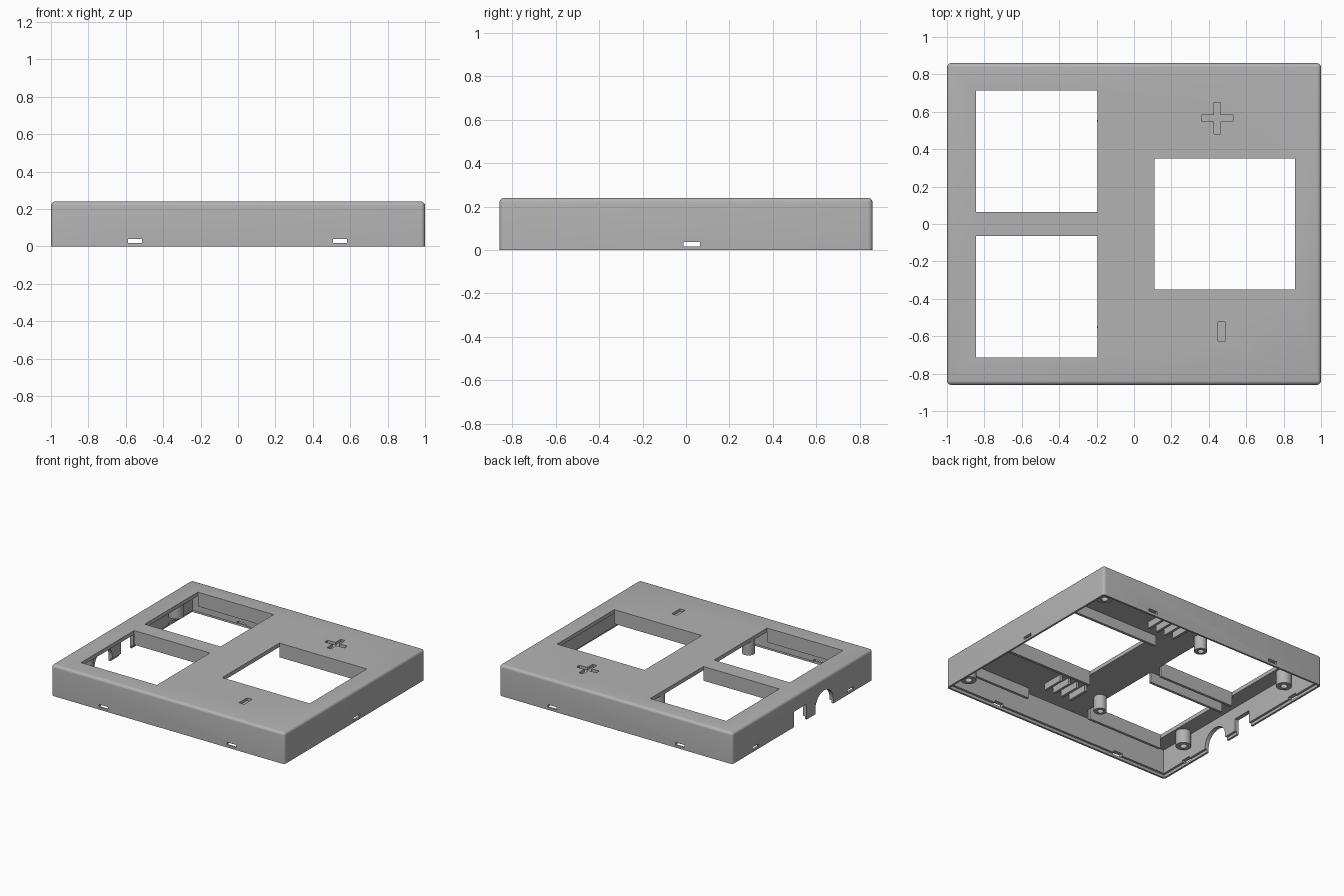
import bpy, bmesh, math
from mathutils import Matrix, Vector

if "Cube" in bpy.data.objects:
    bpy.data.objects.remove(bpy.data.objects["Cube"])

grey = bpy.data.materials.new("light_grey")
grey.diffuse_color = (0.45, 0.45, 0.45, 1)
grey.use_nodes = True
grey.node_tree.nodes["Principled BSDF"].inputs["Base Color"].default_value = grey.diffuse_color


def make(name, bm):
    bmesh.ops.recalc_face_normals(bm, faces=bm.faces[:])
    me = bpy.data.meshes.new(name)
    bm.to_mesh(me)
    bm.free()
    me.materials.append(grey)
    ob = bpy.data.objects.new(name, me)
    bpy.context.collection.objects.link(ob)
    return ob


def box_bm(x0, x1, y0, y1, z0, z1):
    bm = bmesh.new()
    m = Matrix.Translation(((x0 + x1) / 2, (y0 + y1) / 2, (z0 + z1) / 2))
    m = m @ Matrix.Diagonal((x1 - x0, y1 - y0, z1 - z0, 1))
    bmesh.ops.create_cube(bm, size=1, matrix=m)
    return bm


def box(name, *r):
    return make(name, box_bm(*r))


def prism_x(name, pts, x0, x1):
    # y-z profile extruded along x
    bm = bmesh.new()
    f = bm.faces.new([bm.verts.new((x0, y, z)) for y, z in pts])
    ext = bmesh.ops.extrude_face_region(bm, geom=[f])
    vs = [g for g in ext["geom"] if isinstance(g, bmesh.types.BMVert)]
    bmesh.ops.translate(bm, verts=vs, vec=Vector((x1 - x0, 0, 0)))
    return make(name, bm)


def tube(name, x, y, z0, z1, r, hole, n=32):
    # hollow screw post, open at the bottom
    bm = bmesh.new()
    rings = []
    for rad, z in ((r, z1), (r, z0), (hole, z0), (hole, z1 - 0.02)):
        rings.append([bm.verts.new((x + rad * math.cos(2 * math.pi * i / n),
                                    y + rad * math.sin(2 * math.pi * i / n), z)) for i in range(n)])
    for a, b in zip(rings, rings[1:]):
        for i in range(n):
            bm.faces.new((a[i], a[(i + 1) % n], b[(i + 1) % n], b[i]))
    bm.faces.new(rings[0])
    bm.faces.new(rings[-1])
    ob = make(name, bm)
    bpy.context.view_layer.objects.active = ob
    ob.select_set(True)
    bpy.ops.object.shade_smooth_by_angle(angle=math.radians(35))
    ob.select_set(False)


# Outer body with rounded top and upright edges
bm = box_bm(-1, 1, -0.86, 0.86, 0, 0.24)
edges = [e for e in bm.edges if max(v.co.z for v in e.verts) > 0.1]
bmesh.ops.bevel(bm, geom=edges, offset=0.022, segments=5, profile=0.5, affect='EDGES')
case = make("case_shell", bm)

# Hollow, bottom rebate and window openings
cuts = [box("cut", -0.968, 0.968, -0.828, 0.828, -0.1, 0.21),
        box("cut", -0.985, 0.985, -0.845, 0.845, -0.1, 0.022),
        box("cut", 0.11, 0.86, -0.35, 0.35, 0.15, 0.4)]
for y0, y1 in ((0.065, 0.715), (-0.715, -0.065)):
    cuts.append(box("cut", -0.845, -0.195, y0, y1, 0.15, 0.4))
# Engraved plus and minus marks
cuts += [box("cut", 0.36, 0.53, 0.547, 0.583, 0.22, 0.4),
         box("cut", 0.427, 0.463, 0.48, 0.65, 0.22, 0.4),
         box("cut", 0.446, 0.49, -0.625, -0.525, 0.22, 0.4)]
# Clip slots
for x in (-0.55, 0.545):
    for s in (-1, 1):
        cuts.append(box("cut", x - 0.038, x + 0.038, s * 0.85 - 0.06, s * 0.85 + 0.06, 0.019, 0.04))
cuts.append(box("cut", 0.9, 1.1, -0.012, 0.065, 0.017, 0.037))
for y in (-0.585, 0.577):
    cuts.append(box("cut", -1.1, -0.9, y - 0.038, y + 0.038, 0.017, 0.037))
# Connector notch and arch in the left wall
cuts.append(box("cut", -1.1, -0.9, -0.05, 0.105, -0.1, 0.12))
arch = [(-0.375, -0.1), (-0.155, -0.1)]
arch += [(-0.265 + 0.11 * math.cos(math.pi * i / 20), 0.035 + 0.11 * math.sin(math.pi * i / 20))
         for i in range(21)]
cuts.append(prism_x("cut", arch, -1.1, -0.9))

bpy.context.view_layer.objects.active = case
for c in cuts:
    mod = case.modifiers.new("cut", 'BOOLEAN')
    mod.operation = 'DIFFERENCE'
    mod.solver = 'EXACT'
    mod.object = c
    bpy.ops.object.modifier_apply(modifier=mod.name)
    bpy.data.objects.remove(c)
case.select_set(True)
bpy.ops.object.shade_smooth_by_angle(angle=math.radians(30))
case.select_set(False)

# Walls hanging beside the windows, inner ribs and posts, mirrored front to back
for s, side in ((-1, "front"), (1, "back")):
    def wall(name, x0, x1, a, b, z0):
        lo, hi = sorted((s * a, s * b))
        box(side + "_" + name, x0, x1, lo, hi, z0, 0.212)
    wall("right_window_wall", 0.11, 0.86, 0.35, 0.37, 0.13)
    wall("left_window_inner_wall", -0.845, -0.195, 0.045, 0.065, 0.13)
    wall("left_window_outer_wall", -0.845, -0.195, 0.715, 0.735, 0.13)
    wall("edge_wall", 0.32, 0.86, 0.77, 0.79, 0.13)
    for i in range(4):
        x = 0.03 + 0.075 * i
        wall("rib_%d" % (i + 1), x, x + 0.02, 0.48, 0.65, 0.16)
    tube(side + "_left_post", -0.915, s * 0.55, 0.1, 0.212, 0.055, 0.025)
    tube(side + "_middle_post", -0.151, s * 0.55, 0.1, 0.212, 0.046, 0.022)
    tube(side + "_right_post", 0.895, s * 0.745, 0.05, 0.212, 0.055, 0.025)
